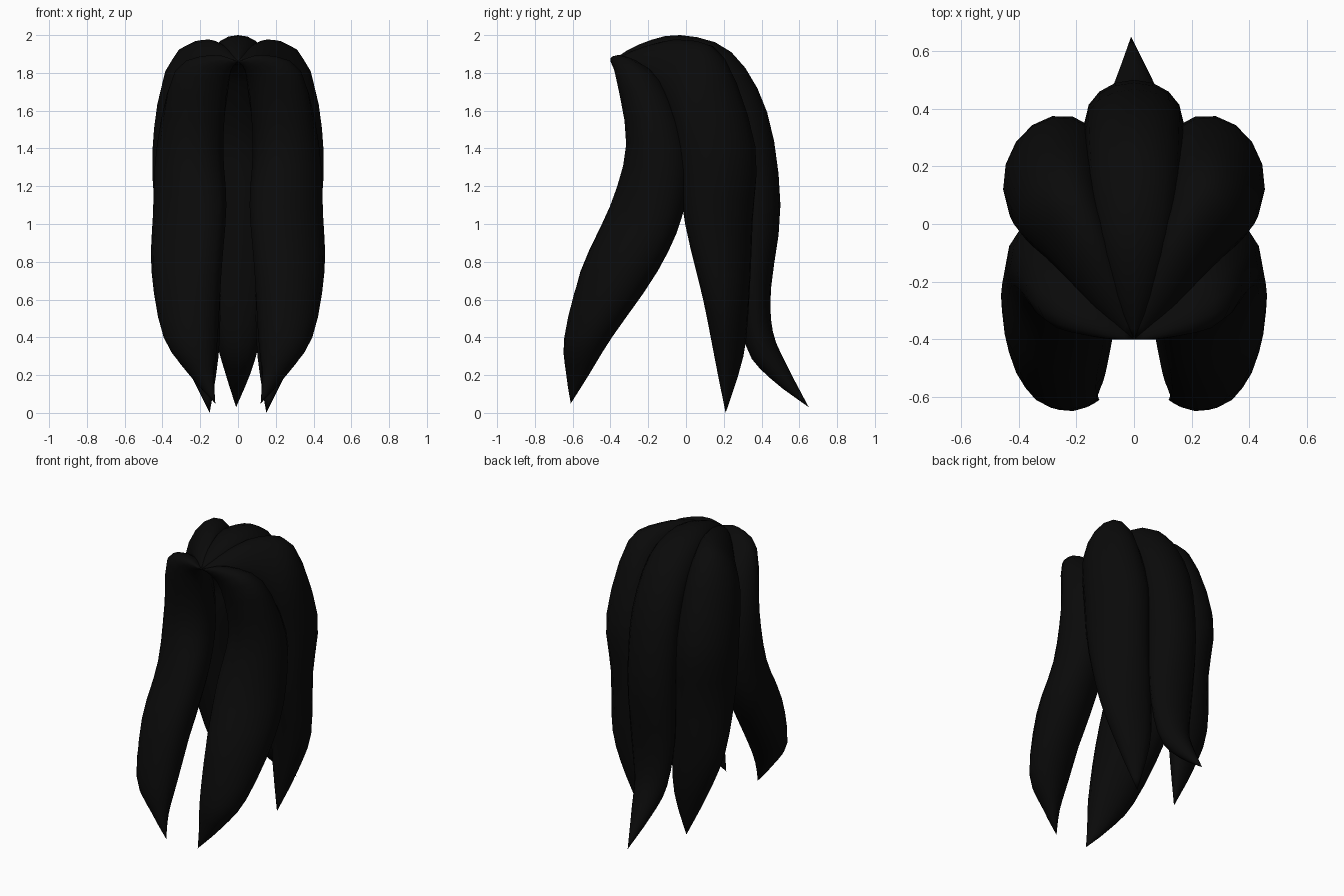
import bpy
import bmesh
import math
from mathutils import Vector

OUTER_STEPS = 8    # segments across the rounded outside of a lock
INNER_STEPS = 6    # segments across the flatter inside
RINGS_PER_SPAN = 3
INNER_DEPTH = 0.8

cube = bpy.data.objects.get("Cube")
if cube:
    bpy.data.objects.remove(cube, do_unlink=True)

# Hair colour
hair = bpy.data.materials.new("black_hair")
hair.use_nodes = True
colour = (0.003, 0.003, 0.003, 1)
hair.diffuse_color = colour
shader = hair.node_tree.nodes["Principled BSDF"]
shader.inputs["Base Color"].default_value = colour
shader.inputs["Roughness"].default_value = 0.8


def blend(p, q, r, s, t):
    """Smooth curve through q and r."""
    return 0.5 * (2 * q + (r - p) * t + (2 * p - 5 * q + 4 * r - s) * t * t
                  + (3 * q - p - 3 * r + s) * t ** 3)


def refine(points):
    """Insert smooth in-between points along one rail."""
    last = len(points) - 1
    result = []
    for i in range(last):
        p, q = points[max(i - 1, 0)], points[i]
        r, s = points[i + 1], points[min(i + 2, last)]
        for k in range(RINGS_PER_SPAN):
            result.append(blend(p, q, r, s, k / RINGS_PER_SPAN))
    return result + [points[last]]


def section(edge_a, edge_b, crest):
    """Rounded outside arc and flatter inside arc between two edges."""
    middle = (edge_a + edge_b) / 2
    side, out = edge_b - middle, crest - middle
    ring = []
    for steps, start, depth in ((OUTER_STEPS, 0, 1), (INNER_STEPS, math.pi, INNER_DEPTH)):
        for k in range(steps):
            angle = start + math.pi * k / steps
            ring.append(middle + side * math.cos(angle) + out * depth * math.sin(angle))
    return ring


def make_lock(name, root, stations, tip, mirror=1):
    """Loft a tapered lock from root to tip along two edges and a crest."""
    rails = []
    for i in range(3):
        rail = [root] + [station[i] for station in stations] + [tip]
        rails.append(refine([Vector((p[0] * mirror, p[1], p[2])) for p in rail]))
    bm = bmesh.new()
    rings = [[bm.verts.new(p) for p in section(*three)]
             for three in list(zip(*rails))[1:-1]]
    count = len(rings[0])
    for lower, upper in zip(rings, rings[1:]):
        for j in range(count):
            k = (j + 1) % count
            bm.faces.new((lower[j], lower[k], upper[k], upper[j]))
    for end, ring in ((rails[0][0], rings[0]), (rails[0][-1], rings[-1])):
        point = bm.verts.new(end)
        for j in range(count):
            bm.faces.new((point, ring[j], ring[(j + 1) % count]))
    bmesh.ops.recalc_face_normals(bm, faces=bm.faces)
    mesh = bpy.data.meshes.new(name)
    bm.to_mesh(mesh)
    bm.free()
    mesh.materials.append(hair)
    lock = bpy.data.objects.new(name, mesh)
    bpy.context.collection.objects.link(lock)
    bpy.ops.object.select_all(action="DESELECT")
    lock.select_set(True)
    bpy.context.view_layer.objects.active = lock
    bpy.ops.object.shade_smooth_by_angle(angle=math.radians(50))


# All locks grow from one point above the forehead
root = (0, -.4, 1.86)

# Back lock: half width, edge y and z, crest y and z
back_profile = [
    (.07, -.25, 1.89, -.25, 1.95),
    (.13, -.03, 1.9, -.03, 2),
    (.16, .16, 1.79, .24, 1.91),
    (.17, .32, 1.5, .43, 1.59),
    (.17, .36, 1.1, .5, 1.1),
    (.16, .35, .7, .45, .66),
    (.115, .38, .39, .46, .43),
    (.07, .48, .22, .53, .26),
]
back_stations = [((-w, y, z), (w, y, z), (0, cy, cz))
                 for w, y, z, cy, cz in back_profile]
make_lock("back_lock", root, back_stations, (-.01, .65, .03))

# Side locks: back edge, front edge, crest
side_stations = [
    ((.04, -.22, 1.9), (.13, -.3, 1.86), (.1, -.22, 1.94)),
    ((.1, 0, 1.9), (.27, -.15, 1.77), (.22, -.03, 1.96)),
    ((.15, .2, 1.78), (.37, -.06, 1.58), (.35, .13, 1.86)),
    ((.15, .33, 1.4), (.39, -.02, 1.35), (.41, .28, 1.4)),
    ((.15, .33, 1), (.38, .01, 1), (.39, .26, 1)),
    ((.13, .32, .6), (.35, .1, .6), (.37, .27, .6)),
    ((.135, .3, .3), (.25, .15, .3), (.28, .25, .3)),
]

# Front locks: inner edge, outer edge, crest
front_stations = [
    ((.05, -.38, 1.83), (.12, -.29, 1.87), (.13, -.38, 1.89)),
    ((.1, -.33, 1.72), (.27, -.13, 1.75), (.31, -.33, 1.81)),
    ((.11, -.26, 1.4), (.38, -.02, 1.4), (.37, -.27, 1.43)),
    ((.1, -.37, 1.1), (.39, -.04, 1.05), (.39, -.32, 1.07)),
    ((.13, -.53, .75), (.39, -.17, .75), (.41, -.46, .75)),
    ((.13, -.6, .4), (.36, -.42, .4), (.34, -.61, .4)),
    ((.13, -.61, .2), (.25, -.53, .2), (.22, -.62, .2)),
]

for name, mirror in (("left", 1), ("right", -1)):
    make_lock(name + "_side_lock", root, side_stations, (.15, .21, 0), mirror)
    make_lock(name + "_front_lock", root, front_stations, (.12, -.61, .05), mirror)
